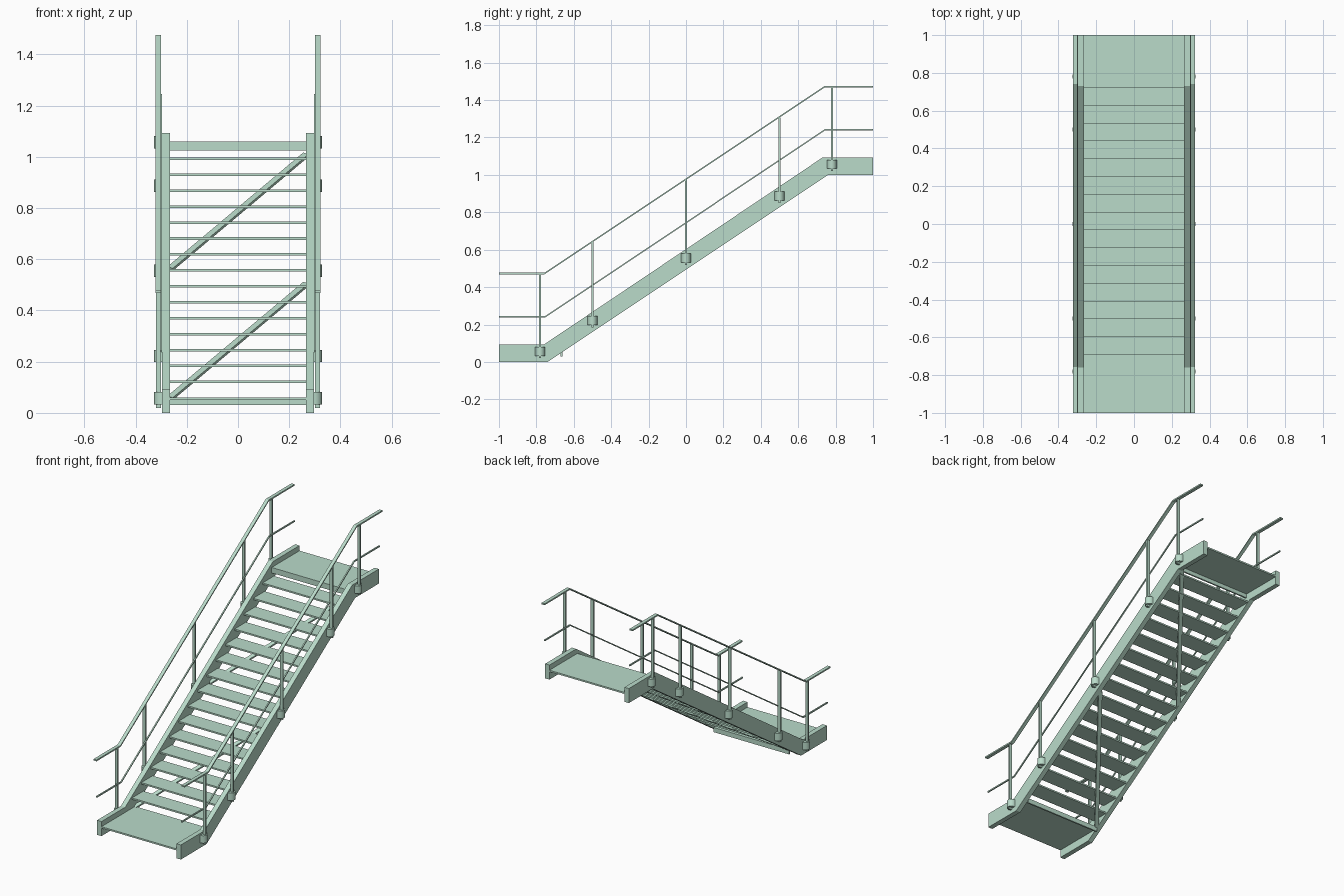
import bpy, bmesh, math
from mathutils import Vector, Matrix

if "Cube" in bpy.data.objects:
    bpy.data.objects.remove(bpy.data.objects["Cube"])

mat = bpy.data.materials.new("pale_green_metal")
mat.diffuse_color = (0.49, 0.71, 0.59, 1)
mat.use_nodes = True
mat.node_tree.nodes["Principled BSDF"].inputs["Base Color"].default_value = mat.diffuse_color

def finish(name, bm, mirror=False):
    bmesh.ops.recalc_face_normals(bm, faces=bm.faces)
    me = bpy.data.meshes.new(name)
    bm.to_mesh(me)
    bm.free()
    ob = bpy.data.objects.new(name, me)
    bpy.context.collection.objects.link(ob)
    me.materials.append(mat)
    if mirror:
        ob.modifiers.new("mirror", 'MIRROR')
    return ob

def extrude(bm, pts, vec):
    f = bm.faces.new([bm.verts.new(p) for p in pts])
    r = bmesh.ops.extrude_face_region(bm, geom=[f])
    vs = [v for v in r["geom"] if isinstance(v, bmesh.types.BMVert)]
    bmesh.ops.translate(bm, verts=vs, vec=vec)

def side_prism(name, prof, x0, x1, mirror=False):
    """Extrude a (y, z) profile across x."""
    bm = bmesh.new()
    extrude(bm, [(x0, y, z) for y, z in prof], (x1 - x0, 0, 0))
    return finish(name, bm, mirror)

def ribbon(path, t):
    """Bar outline: path with a constant vertical thickness."""
    return path + [(y, z - t) for y, z in reversed(path)]

# Stringers with level ends
side_prism("stringer", [(-1, 0), (-0.74, 0), (0.76, 1.0), (1, 1.0),
                        (1, 1.093), (0.73, 1.093), (-0.76, 0.093), (-1, 0.093)],
           0.265, 0.296, True)

# Landings: plate with a turned-down lip at the stair side
side_prism("lower_landing", [(-1, 0.06), (-0.66, 0.06), (-0.66, 0.03), (-0.67, 0.03),
                             (-0.67, 0.05), (-1, 0.05)], -0.267, 0.267)
side_prism("upper_landing", [(1, 1.06), (0.719, 1.06), (0.719, 1.025), (0.729, 1.025),
                             (0.729, 1.05), (1, 1.05)], -0.267, 0.267)

# Treads
for k in range(15):
    y, z = -0.692 + 0.0942 * k, 0.121 + 0.0622 * k
    side_prism("tread", [(y, z - .005), (y + .115, z - .005), (y + .115, z + .005), (y, z + .005)],
               -0.267, 0.267)

# Diagonal braces on the underside of the flight
slope_normal = Vector((0, -2, 3)).normalized()
for z0, z1 in ((0.05, 0.495), (0.555, 1.0)):
    a = Vector((-0.265, z0 * 1.5 - 0.74, z0 + 0.008))
    b = Vector((0.265, z1 * 1.5 - 0.74, z1 + 0.008))
    d = b - a
    w = d.cross(slope_normal).normalized() * 0.012
    n = slope_normal * 0.006
    bm = bmesh.new()
    extrude(bm, [a - w - n, a + w - n, a + w + n, a - w + n], d)
    finish("diagonal_brace", bm)

# Handrail and thinner middle rail
side_prism("handrail", ribbon([(-1, .477), (-.757, .477), (.74, 1.475), (1, 1.475)], .009),
           0.300, 0.322, True)
side_prism("middle_rail", ribbon([(-1, .245), (-.753, .245), (.743, 1.245), (1, 1.245)], .008),
           0.296, 0.304, True)

# Posts with rounded clamp brackets on the stringer
for y, zc, top in ((-0.78, .057, .472), (-0.5, .222, .642), (0, .555, .975),
                   (0.5, .887, 1.308), (0.78, 1.057, 1.47)):
    side_prism("post", [(y - .005, zc - .037), (y + .005, zc - .037), (y + .005, top), (y - .005, top)],
               0.301, 0.320, True)
    bm = bmesh.new()
    arc = [(0.295 + 0.032 * math.sin(math.pi * i / 12), y - 0.027 * math.cos(math.pi * i / 12), zc - .024)
           for i in range(13)]
    extrude(bm, arc, (0, 0, 0.048))
    ob = finish("post_bracket", bm, True)
    bpy.ops.object.select_all(action='DESELECT')
    ob.select_set(True)
    bpy.context.view_layer.objects.active = ob
    bpy.ops.object.shade_smooth_by_angle()
